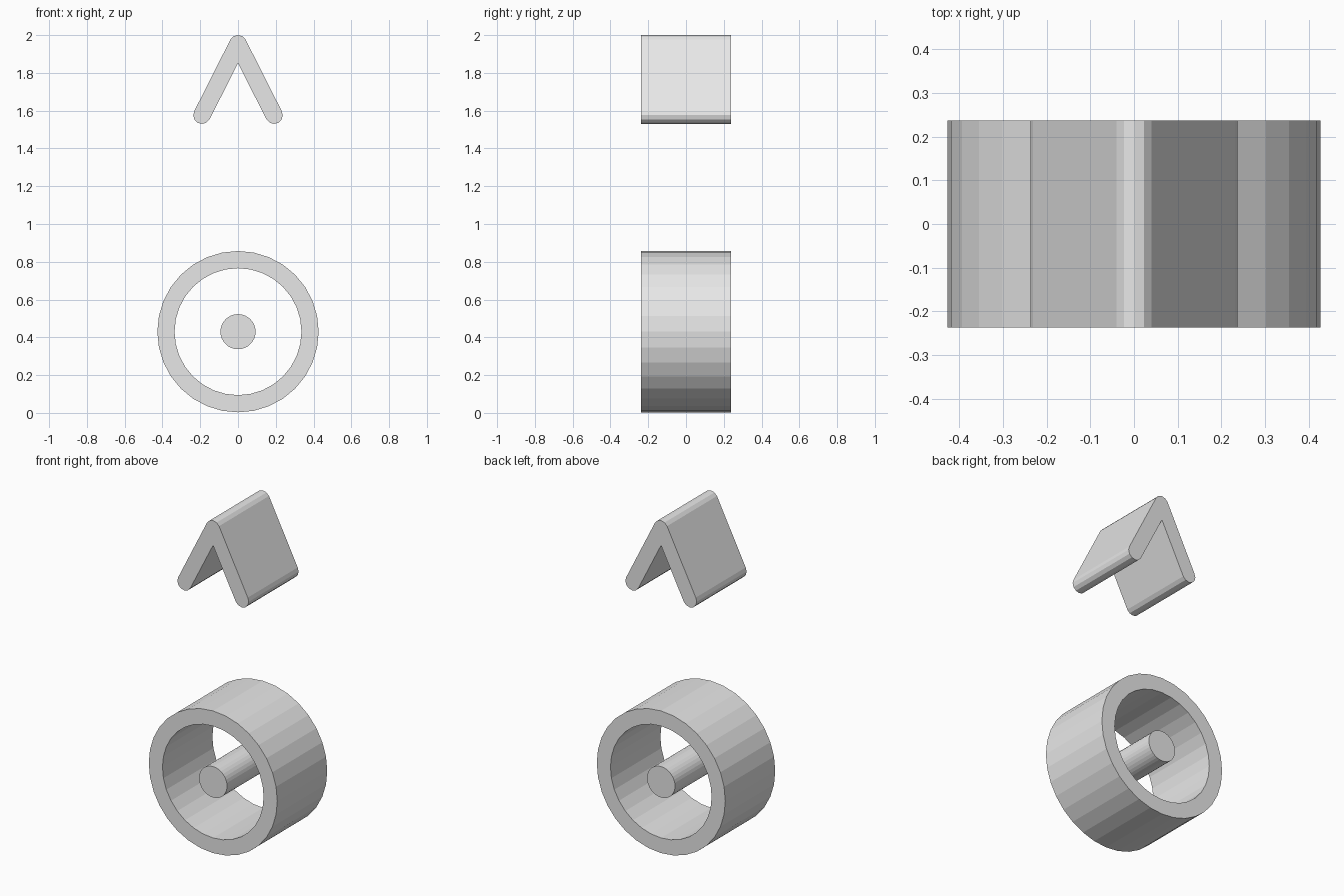
import bpy
import bmesh
from math import sin, cos, radians

cube = bpy.data.objects.get("Cube")
if cube:
    bpy.data.objects.remove(cube, do_unlink=True)

HALF_DEPTH = 0.237
WHEEL_Z = 0.43
SIDES = 32

grey = bpy.data.materials.new("light_grey")
grey.use_nodes = True
grey.diffuse_color = (0.8, 0.8, 0.8, 1)
grey.node_tree.nodes["Principled BSDF"].inputs["Base Color"].default_value = grey.diffuse_color


def arc(cx, cz, radius, angles):
    """Points at the given angles (degrees) around a centre in the front plane."""
    return [(cx + radius * cos(radians(a)), cz + radius * sin(radians(a))) for a in angles]


def circle(radius):
    return arc(0, WHEEL_Z, radius, [360 * i / SIDES for i in range(SIDES)])


def finish(name, bm):
    bmesh.ops.recalc_face_normals(bm, faces=bm.faces)
    mesh = bpy.data.meshes.new(name)
    bm.to_mesh(mesh)
    bm.free()
    mesh.materials.append(grey)
    bpy.context.collection.objects.link(bpy.data.objects.new(name, mesh))


def loop(bm, points, y):
    return [bm.verts.new((x, y, z)) for x, z in points]


def bridge(bm, a, b):
    for i in range(len(a)):
        j = (i + 1) % len(a)
        bm.faces.new((a[i], a[j], b[j], b[i]))


def prism(name, points):
    """Solid outline extruded front to back."""
    bm = bmesh.new()
    front, back = loop(bm, points, -HALF_DEPTH), loop(bm, points, HALF_DEPTH)
    bridge(bm, front, back)
    bm.faces.new(front)
    bm.faces.new(back)
    finish(name, bm)


def tube(name, outer, inner):
    """Hollow ring extruded front to back."""
    bm = bmesh.new()
    loops = [loop(bm, pts, y) for pts, y in (
        (circle(outer), -HALF_DEPTH), (circle(outer), HALF_DEPTH),
        (circle(inner), HALF_DEPTH), (circle(inner), -HALF_DEPTH))]
    for i in range(4):
        bridge(bm, loops[i], loops[(i + 1) % 4])
    finish(name, bm)


# Wheel: outer rim and free-floating hub
tube("outer_ring", 0.427, 0.336)
prism("centre_hub", circle(0.093))

# Chevron: rounded tip and two rounded feet, mirrored across x
STROKE = 0.046
tip = arc(0, 1.954, STROKE, range(90, 29, -30))
foot = arc(0.191, 1.576, STROKE, range(30, -151, -30))
half = tip + foot
mirrored = [(-x, z) for x, z in reversed(half[1:])]
prism("chevron", half + [(0, 1.851)] + mirrored)
